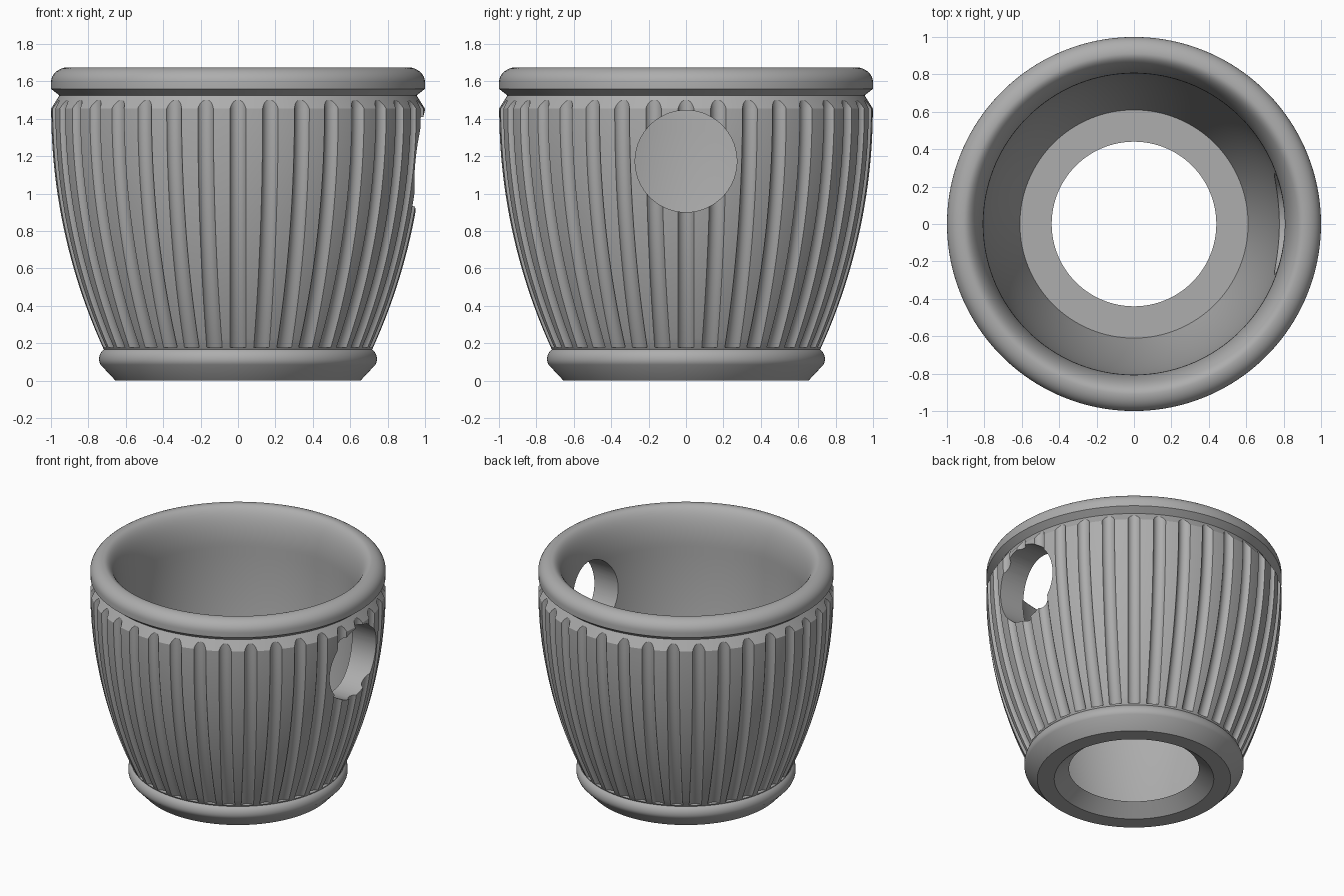
import bpy, bmesh, math
from mathutils import Matrix, Vector

cube = bpy.data.objects.get("Cube")
if cube:
    bpy.data.objects.remove(cube)

GREY = (0.42, 0.42, 0.42, 1)
clay = bpy.data.materials.new("grey clay")
clay.use_nodes = True
clay.diffuse_color = GREY
clay.node_tree.nodes["Principled BSDF"].inputs["Base Color"].default_value = GREY

BULGE = 3.09        # radius of the belly curve
SHOULDER = 1.455    # height where the belly ends
FLUTES = 36


def belly(z):
    """Outer radius of the wall at height z."""
    h = min(z - SHOULDER, 0)
    return 1 - BULGE + math.sqrt(BULGE ** 2 - h * h)


def inner(z):
    """Inner radius of the wall at height z."""
    return 0.805 - 0.195 * ((1.4 - z) / 1.32) ** 2


def steps(a, b, n):
    return [a + (b - a) * i / n for i in range(n + 1)]


def quarter(cx, cz, rx, rz, a, b, n=8):
    return [(cx + rx * math.cos(math.radians(t)), cz + rz * math.sin(math.radians(t)))
            for t in steps(a, b, n)]


def finish(bm, name):
    bmesh.ops.recalc_face_normals(bm, faces=bm.faces)
    mesh = bpy.data.meshes.new(name)
    bm.to_mesh(mesh)
    bm.free()
    obj = bpy.data.objects.new(name, mesh)
    mesh.materials.append(clay)
    bpy.context.collection.objects.link(obj)
    return obj


def bridge(bm, rings, closed):
    """Join equal rings of vertices with quads."""
    n = len(rings[0])
    pairs = list(zip(rings, rings[1:])) + ([(rings[-1], rings[0])] if closed else [])
    for lo, hi in pairs:
        for i in range(n):
            j = (i + 1) % n
            bm.faces.new((lo[i], lo[j], hi[j], hi[i]))


def lathe(name, profile, count=144):
    bm = bmesh.new()
    angles = [math.tau * (i + 0.5) / count for i in range(count)]
    rings = [[bm.verts.new((r * math.cos(a), r * math.sin(a), z)) for a in angles]
             for r, z in profile]
    bridge(bm, rings, True)
    return finish(bm, name)


def cut(target, cutter):
    mod = target.modifiers.new("cut", 'BOOLEAN')
    mod.operation = 'DIFFERENCE'
    mod.solver = 'EXACT'
    mod.object = cutter
    bpy.context.view_layer.objects.active = target
    bpy.ops.object.modifier_apply(modifier=mod.name)
    bpy.data.objects.remove(cutter)


# Pot: drain hole, foot, belly, neck, rolled rim and inside wall
profile = [(0.44, 0.08), (0.54, 0), (0.655, 0), (0.735, 0.085)]
profile += quarter(0.69, 0.115, 0.053, 0.06, -15, 60, 7)
profile += [(belly(z), z) for z in steps(0.175, SHOULDER, 24)]
profile += [(0.955, 1.525), (1.0, 1.56)]
profile += quarter(0.91, 1.595, 0.09, 0.08, 0, 90)
profile += quarter(0.91, 1.40, 0.105, 0.275, 90, 180, 14)[1:]
profile += [(inner(z), z) for z in steps(1.4, 0.08, 20)[1:]]
pot = lathe("fluted_pot", profile)

# Flutes: round grooves that follow the belly
bm = bmesh.new()
RADIUS, OUTSET = 0.0458, 0.0158
heights = steps(0.178, SHOULDER, 24) + [1.53]
for k in range(FLUTES):
    turn = Matrix.Rotation(math.tau * k / FLUTES, 3, 'Z')
    rings = []
    for z in heights:
        ring = []
        for i in range(24):
            a = math.tau * i / 24
            p = Vector((belly(z) + OUTSET + RADIUS * math.cos(a), RADIUS * math.sin(a), z))
            ring.append(bm.verts.new(turn @ p))
        rings.append(ring)
    bridge(bm, rings, False)
    bm.faces.new(rings[0])
    bm.faces.new(rings[-1])
cut(pot, finish(bm, "flute_cutter"))


# Side opening on the left: straight bore with a countersunk edge
def side_cutter(name, x, tilt, r_in, r_out, depth):
    bm = bmesh.new()
    bmesh.ops.create_cone(bm, cap_ends=True, segments=72, radius1=r_in,
                          radius2=r_out, depth=depth)
    bm.transform(Matrix.Translation((x, 0, 1.173))
                 @ Matrix.Rotation(math.radians(90 + tilt), 4, 'Y'))
    return finish(bm, name)


cut(pot, side_cutter("bore_cutter", 0.9, 0, 0.272, 0.272, 0.8))
cut(pot, side_cutter("countersink_cutter", 0.985, 5, 0.235, 0.365, 0.13))

bpy.ops.object.select_all(action='DESELECT')
pot.select_set(True)
bpy.context.view_layer.objects.active = pot
bpy.ops.object.shade_smooth_by_angle(angle=math.radians(28))
